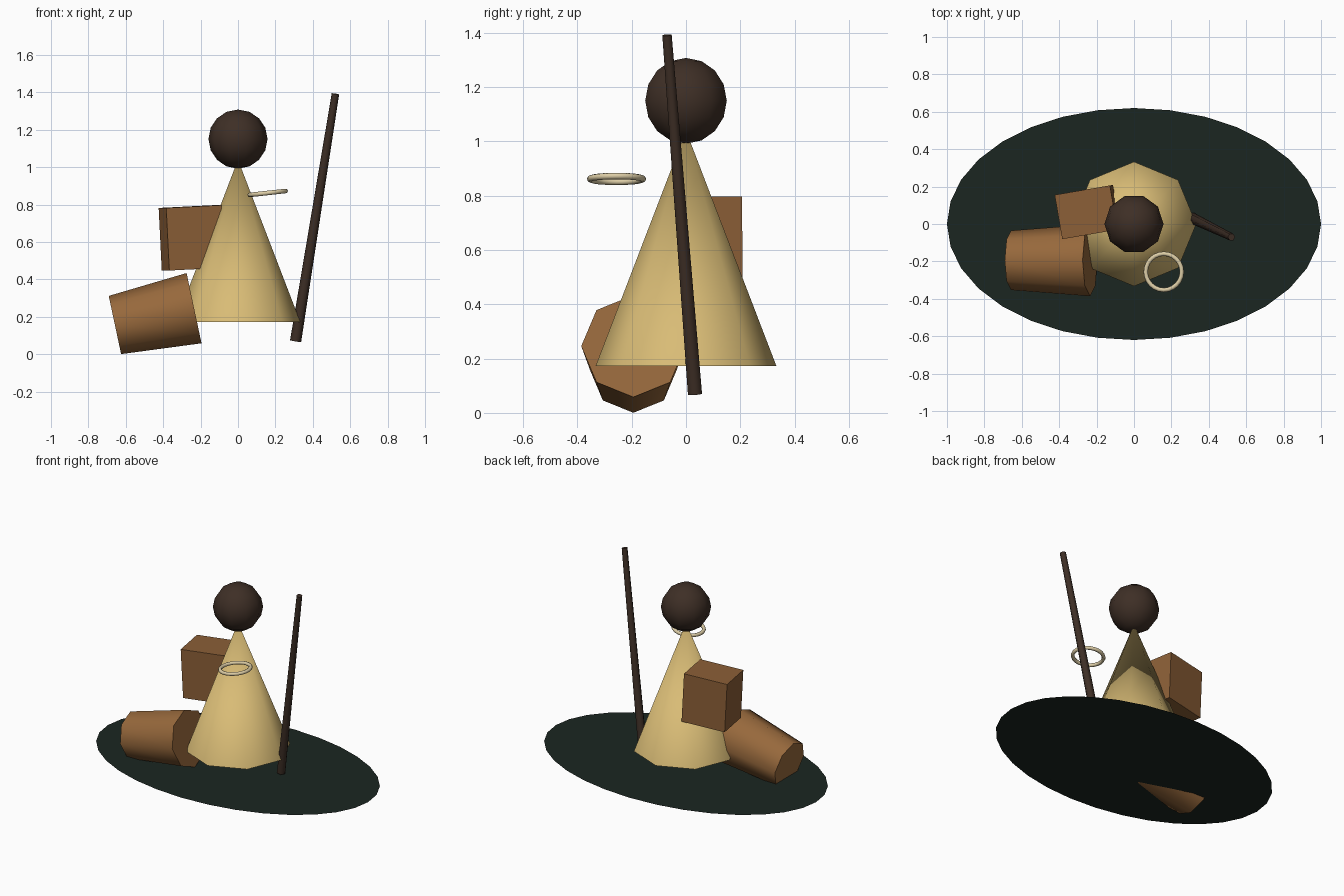
import bpy, bmesh
from math import sin, cos, pi, radians
from mathutils import Vector, Matrix

if "Cube" in bpy.data.objects:
    bpy.data.objects.remove(bpy.data.objects["Cube"])


def material(name, rgb):
    m = bpy.data.materials.new(name)
    m.diffuse_color = (*rgb, 1)
    m.use_nodes = True
    m.node_tree.nodes["Principled BSDF"].inputs["Base Color"].default_value = m.diffuse_color
    return m


STRAW = material("straw", (0.69, 0.50, 0.18))
WOOD = material("wood", (0.31, 0.14, 0.045))
CRATE = material("crate_wood", (0.26, 0.115, 0.038))
DARK = material("dark_wood", (0.048, 0.028, 0.019))
IVORY = material("ivory", (0.72, 0.61, 0.38))
GROUND = material("dark_green", (0.011, 0.019, 0.015))


def finish(name, bm, mat, smooth=None):
    mesh = bpy.data.meshes.new(name)
    bm.to_mesh(mesh)
    bm.free()
    mesh.materials.append(mat)
    ob = bpy.data.objects.new(name, mesh)
    bpy.context.collection.objects.link(ob)
    if smooth:
        bpy.ops.object.select_all(action='DESELECT')
        ob.select_set(True)
        bpy.context.view_layer.objects.active = ob
        bpy.ops.object.shade_smooth_by_angle(angle=radians(smooth))
    return ob


def lathe(name, profile, start, end, ref, n, mat, smooth=65, closed=False):
    """Spin (radius, distance) points round the start-end axis; first vertex lies towards ref."""
    start, axis = Vector(start), (Vector(end) - Vector(start)).normalized()
    u = Vector(ref)
    u = (u - axis * u.dot(axis)).normalized()
    v = axis.cross(u)
    bm = bmesh.new()
    rings = [[bm.verts.new(start + axis * t + r * (u * cos(2 * pi * i / n) + v * sin(2 * pi * i / n)))
              for i in range(n)] for r, t in profile]
    pairs = list(zip(rings, rings[1:] + rings[:1])) if closed else list(zip(rings, rings[1:]))
    for a, b in pairs:
        for i in range(n):
            j = (i + 1) % n
            bm.faces.new((a[i], a[j], b[j], b[i]))
    bmesh.ops.remove_doubles(bm, verts=bm.verts, dist=1e-5)
    bmesh.ops.recalc_face_normals(bm, faces=bm.faces)
    return finish(name, bm, mat, smooth)


def rod(name, start, end, r0, r1, ref, n, mat):
    length = (Vector(end) - Vector(start)).length
    return lathe(name, [(0, 0), (r0, 0), (r1, length), (0, length)], start, end, ref, n, mat)


# flat oval ground
bm = bmesh.new()
bmesh.ops.create_circle(bm, cap_ends=True, segments=32, radius=1)
bmesh.ops.transform(bm, verts=bm.verts, matrix=Matrix.Translation((0, 0, 0.06)) @ Matrix.Diagonal((1, 0.62, 1, 1)))
finish("ground_oval", bm, GROUND)

# conical body
rod("cone_body", (0, 0, 0.173), (0, 0, 1.04), 0.333, 0, (1, 0, 0), 8, STRAW)

# ball head
R = 0.158
lathe("head", [(R * sin(pi * k / 8), -R * cos(pi * k / 8)) for k in range(9)],
      (0, 0, 1.15), (0, 0, 2), (1, 0, 0), 10, DARK)

# leaning staff
rod("staff", (0.308, 0.033, 0.07), (0.521, -0.07, 1.392), 0.03, 0.02, (1, 0, 0), 6, DARK)

# tapered drum lying on its side
rod("drum", (-0.235, -0.194, 0.246), (-0.658, -0.194, 0.156), 0.192, 0.159, (0, 1, 0), 8, WOOD)

# tilted crate behind the body
bm = bmesh.new()
bmesh.ops.create_cube(bm, size=1)
crate = finish("crate", bm, CRATE)
crate.scale = (0.30, 0.24, 0.335)
crate.rotation_euler = (0, -0.05, 0.17)
crate.location = (-0.248, 0.064, 0.622)

# floating ring
c = Vector((0.159, -0.256, 0.862))
lathe("ring", [(0.097 + 0.012 * cos(pi * k / 4), 0.012 * sin(pi * k / 4)) for k in range(8)],
      c, c + Vector((-0.11, 0, 1)), (1, 0, 0), 24, IVORY, closed=True)
